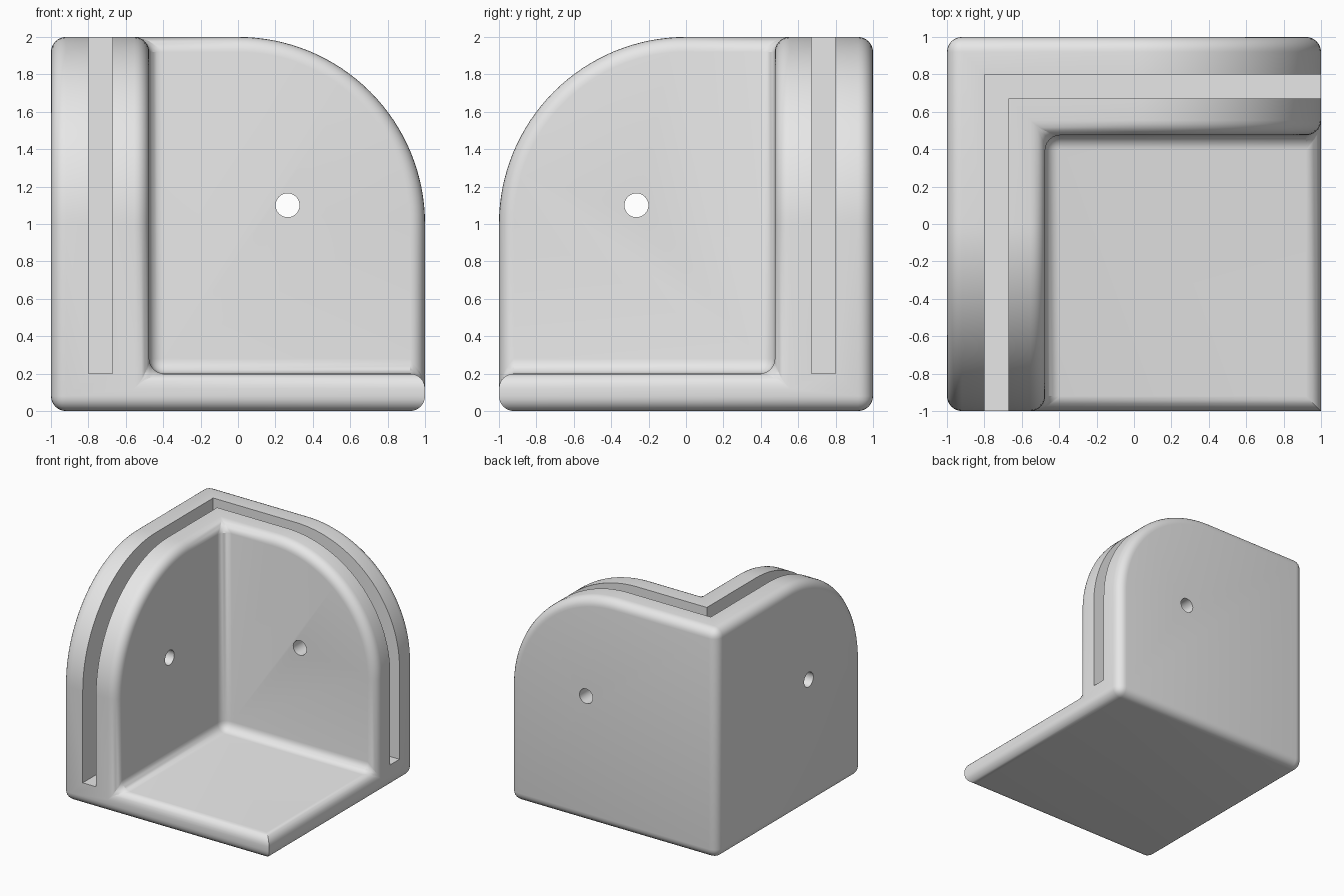
import bpy, bmesh, math
from mathutils import Vector

if "Cube" in bpy.data.objects:
    bpy.data.objects.remove(bpy.data.objects["Cube"], do_unlink=True)

WALL = 0.475      # inner face of both walls
FLOOR = 0.2       # floor thickness
ROUND = 0.08      # edge rounding
ARC_STEPS = 32

grey = bpy.data.materials.new("plain_grey")
grey.use_nodes = True
grey.diffuse_color = (0.8, 0.8, 0.8, 1)
grey.node_tree.nodes["Principled BSDF"].inputs["Base Color"].default_value = (0.8, 0.8, 0.8, 1)


def prism(name, outline, axis, start, end):
    """Extrude a 2D outline along an axis: x uses (y, z), y uses (x, z), z uses (x, y)."""
    def place(p, d):
        return {"x": (d, *p), "y": (p[0], d, p[1]), "z": (*p, d)}[axis]
    bm = bmesh.new()
    face = bm.faces.new([bm.verts.new(place(p, start)) for p in outline])
    ext = bmesh.ops.extrude_face_region(bm, geom=[face])["geom"]
    shift = Vector(place((0, 0), end - start))
    bmesh.ops.translate(bm, vec=shift, verts=[v for v in ext if isinstance(v, bmesh.types.BMVert)])
    bmesh.ops.recalc_face_normals(bm, faces=bm.faces)
    mesh = bpy.data.meshes.new(name)
    bm.to_mesh(mesh)
    bm.free()
    obj = bpy.data.objects.new(name, mesh)
    bpy.context.collection.objects.link(obj)
    return obj


def rect(a, b, c, d):
    return [(a, c), (b, c), (b, d), (a, d)]


def cut(body, cutters):
    """Subtract the cutters for good and remove them."""
    for c in cutters:
        mod = body.modifiers.new("cut", "BOOLEAN")
        mod.operation = "DIFFERENCE"
        mod.solver = "EXACT"
        mod.object = c
        c.hide_render = True
    graph = bpy.context.evaluated_depsgraph_get()
    result = bpy.data.meshes.new_from_object(body.evaluated_get(graph))
    body.modifiers.clear()
    body.data = result
    for c in cutters:
        bpy.data.objects.remove(c, do_unlink=True)


def shoulder(side):
    """Waste outside the quarter-circle shoulder on the given side."""
    arc = [(side * math.sin(t), 1 + math.cos(t))
           for t in (i * math.pi / 2 / ARC_STEPS for i in range(ARC_STEPS + 1))]
    return arc + [(side * 1.2, 1), (side * 1.2, 2.2), (0, 2.2)]


def circle(cx, cz, r, n=32):
    return [(cx + r * math.cos(i * math.tau / n), cz + r * math.sin(i * math.tau / n))
            for i in range(n)]


# Body: block hollowed to two walls and a floor, then shoulders rounded off
body = prism("corner_bracket", rect(-1, 1, -1, 1), "z", 0, 2)
cut(body, [prism("hollow", rect(-WALL, 1.2, -1.2, WALL), "z", FLOOR, 2.2)])
cut(body, [prism("back_shoulder", shoulder(1), "y", 0.3, 1.2),
           prism("side_shoulder", shoulder(-1), "x", -1.2, -0.3)])

# Soft edges everywhere except the short upright at the free floor corner
bm = bmesh.new()
bm.from_mesh(body.data)
bmesh.ops.remove_doubles(bm, verts=bm.verts, dist=0.0005)
bmesh.ops.dissolve_limit(bm, angle_limit=0.002, verts=bm.verts, edges=bm.edges)


def is_soft(e):
    mid = (e.verts[0].co + e.verts[1].co) / 2
    free_corner = mid.x > 0.99 and mid.y < -0.99
    return e.calc_face_angle(0) > math.radians(30) and not free_corner


bmesh.ops.bevel(bm, geom=[e for e in bm.edges if is_soft(e)], offset=ROUND, segments=6,
                profile=0.5, affect="EDGES", clamp_overlap=False)
bmesh.ops.recalc_face_normals(bm, faces=bm.faces)
bm.to_mesh(body.data)
bm.free()

# Panel slot running through both walls, and one screw hole per wall
OUT, IN = 0.8, 0.672
slot = [(-OUT, -1.2), (-IN, -1.2), (-IN, IN), (1.2, IN), (1.2, OUT), (-OUT, OUT)]
cut(body, [prism("panel_slot", slot, "z", FLOOR, 2.2),
           prism("back_hole", circle(0.265, 1.1, 0.064), "y", 0.3, 1.2),
           prism("side_hole", circle(-0.265, 1.1, 0.064), "x", -1.2, -0.3)])

body.data.materials.clear()
body.data.materials.append(grey)
bpy.ops.object.select_all(action="DESELECT")
body.select_set(True)
bpy.context.view_layer.objects.active = body
bpy.ops.object.shade_smooth_by_angle(angle=math.radians(30))
